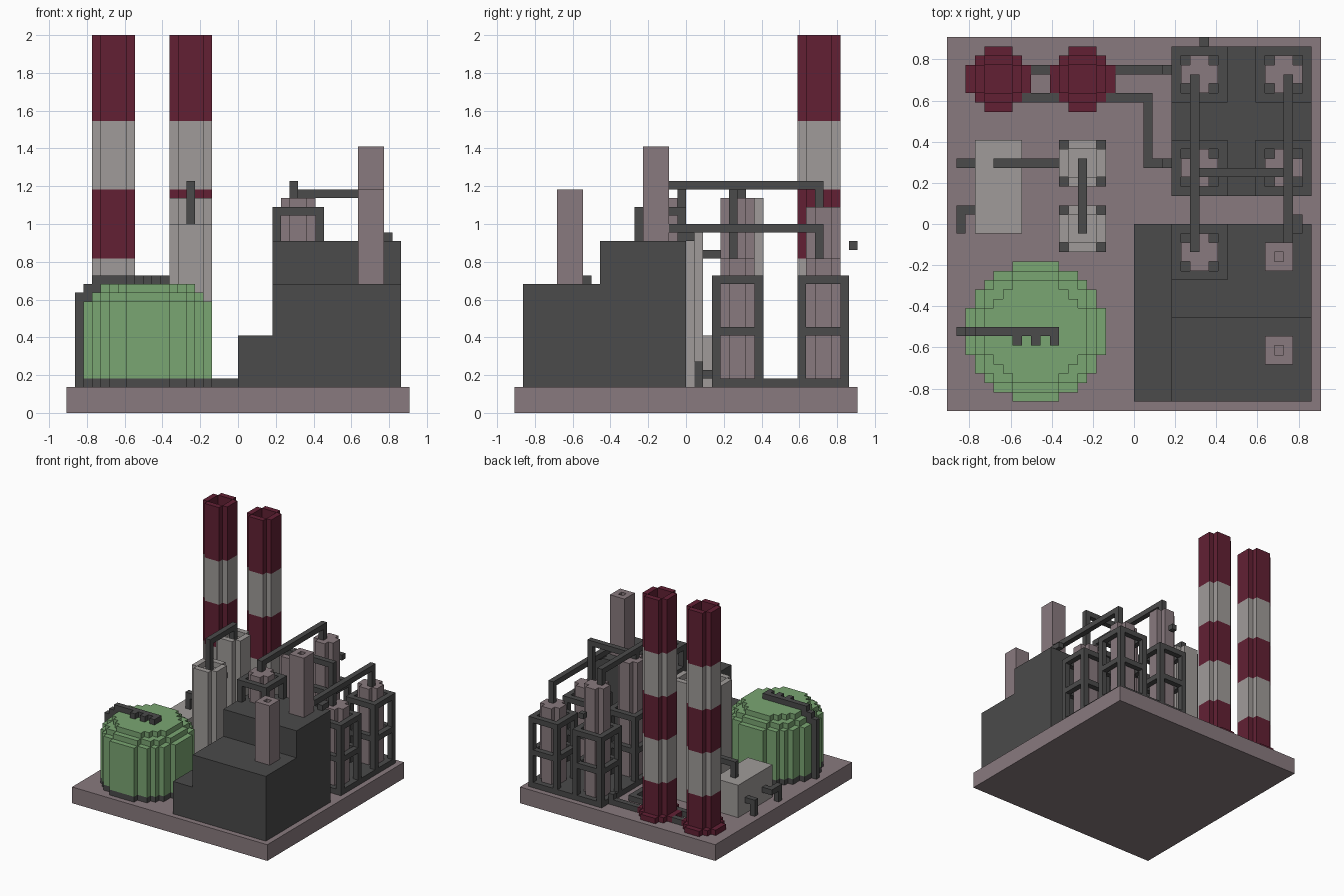
import bpy, bmesh

if "Cube" in bpy.data.objects:
    bpy.data.objects.remove(bpy.data.objects["Cube"])

U = 2 / 44  # one block of the model


def material(name, rgb):
    m = bpy.data.materials.new(name)
    m.diffuse_color = (*rgb, 1)
    m.use_nodes = True
    m.node_tree.nodes["Principled BSDF"].inputs["Base Color"].default_value = m.diffuse_color
    return m


MAUVE = material("mauve concrete", (0.25, 0.195, 0.21))
DARK = material("dark steel", (0.069, 0.069, 0.069))
RED = material("deep red", (0.122, 0.0145, 0.034))
GREY = material("light grey", (0.35, 0.33, 0.32))
GREEN = material("tank green", (0.195, 0.38, 0.17))


def finish(name, bm, mat):
    bmesh.ops.recalc_face_normals(bm, faces=bm.faces)
    bmesh.ops.scale(bm, vec=(U, U, U), verts=bm.verts)
    me = bpy.data.meshes.new(name)
    bm.to_mesh(me)
    bm.free()
    me.materials.append(mat)
    ob = bpy.data.objects.new(name, me)
    bpy.context.collection.objects.link(ob)
    return ob


def extrude_outline(bm, pts, z0, z1):
    face = bm.faces.new([bm.verts.new((x, y, z0)) for x, y in pts])
    top = bmesh.ops.extrude_face_region(bm, geom=[face], use_keep_orig=True)["geom"]
    for v in top:
        if isinstance(v, bmesh.types.BMVert):
            v.co.z = z1


def boxes(name, mat, *bounds):
    """Boxes given as x0, x1, y0, y1, z0, z1 in blocks."""
    bm = bmesh.new()
    for x0, x1, y0, y1, z0, z1 in bounds:
        extrude_outline(bm, [(x0, y0), (x1, y0), (x1, y1), (x0, y1)], z0, z1)
    return finish(name, bm, mat)


def disc(name, mat, cx, cy, d, z0, z1):
    """Stepped cylinder of d blocks across."""
    r = d / 2
    right, left = [], []
    for j in range(d):
        dy = j + 0.5 - r
        w = sum((i + 0.5 - r) ** 2 + dy * dy <= r * r for i in range(d)) / 2
        if right and right[-1][0] == cx + w:
            right.pop(), left.pop()
        else:
            right.append((cx + w, cy - r + j))
            left.append((cx - w, cy - r + j))
        right.append((cx + w, cy - r + j + 1))
        left.append((cx - w, cy - r + j + 1))
    bm = bmesh.new()
    extrude_outline(bm, right + left[::-1], z0, z1)
    return finish(name, bm, mat)


def rim(name, mat, cx, cy, z0, z1):
    """Open ring on top of a stepped cylinder 5 blocks across."""
    a, b = 1.5, 2.5
    boxes(name, mat, (cx - a, cx + a, cy - b, cy - a, z0, z1),
          (cx - a, cx + a, cy + a, cy + b, z0, z1),
          (cx - b, cx - a, cy - a, cy + a, z0, z1),
          (cx + a, cx + b, cy - a, cy + a, z0, z1))


def pipe(name, *cells):
    """Square pipe running through the given block cells."""
    runs = []
    for p, q in zip(cells, cells[1:]):
        runs.append([f(a, b) + k for a, b in zip(p, q) for f, k in ((min, 0), (max, 1))])
    boxes(name, DARK, *runs)


def tower(name, cx, cy, z0, top, bars):
    """Stepped vessel inside a square open frame."""
    disc(name + "_vessel", MAUVE, cx, cy, 4, z0, top)
    h = bars[-1] + 1
    parts = [(cx + x, cx + x + 1, cy + y, cy + y + 1, z0, h) for x in (-3, 2) for y in (-3, 2)]
    for z in bars:
        for s in (-3, 2):
            parts.append((cx - 2, cx + 2, cy + s, cy + s + 1, z, z + 1))
            parts.append((cx + s, cx + s + 1, cy - 2, cy + 2, z, z + 1))
    boxes(name + "_frame", DARK, *parts)


# ground slab
boxes("base_slab", MAUVE, (-20, 20, -20, 20, 0, 3))

# green storage tank with pipe
for z0, z1, d, mat in ((3, 4, 15, DARK), (4, 13, 15, GREEN), (13, 14, 13, GREEN), (14, 15, 11, GREEN)):
    disc("tank_layer", mat, -10.5, -11.5, d, z0, z1)
pipe("tank_pipe", (-19, -12, 3), (-19, -12, 13), (-18, -12, 13), (-18, -12, 14),
     (-17, -12, 14), (-17, -12, 15), (-9, -12, 15))
for x in (-13, -11, -9):
    pipe("tank_pipe_outlet", (x, -13, 15), (x, -13, 15))

# stepped main building
boxes("building", DARK, (0, 4, -19, 0, 3, 9), (4, 19, -19, -10, 3, 15), (4, 19, -10, 0, 3, 20))

# square chimneys with a flue opening
for y, z0, top in ((-15, 15, 26), (-5, 20, 31)):
    boxes("roof_chimney", MAUVE, (14, 17, y, y + 3, z0 - 5, top - 2),
          (14, 17, y, y + 1, top - 2, top), (14, 17, y + 2, y + 3, top - 2, top),
          (14, 15, y + 1, y + 2, top - 2, top), (16, 17, y + 1, y + 2, top - 2, top))

# framed towers
boxes("tower_plate", DARK, (4, 19, 3, 19, 3, 4))
for x, y, top in ((7, 6, 25), (16, 6, 18), (7, 16, 24), (16, 16, 18)):
    tower("tower", x, y, 4, top, (9, 15))
tower("roof_tower", 7, -3, 20, 25, (23,))

# overhead pipes
pipe("long_pipe", (6, -3, 25), (6, -3, 26), (6, 15, 26), (6, 15, 24))
pipe("cross_pipe", (6, 5, 25), (15, 5, 25), (15, 5, 18))
pipe("chimney_pipe", (16, -2, 21), (16, 15, 21), (16, 15, 18))
pipe("roof_stub", (17, -1, 20), (17, 0, 20))
pipe("loose_valve", (7, 19, 19), (7, 19, 19))

# striped smoke stacks, open at the top
for cx in (-14.5, -5.5):
    disc("stack_foot", RED, cx, 15.5, 7, 3, 4)
    levels = (4, 10, 18, 26, 34, 40)
    for i in range(5):
        disc("stack_band", GREY if i % 2 else RED, cx, 15.5, 5, levels[i], levels[i + 1])
    rim("stack_rim", RED, cx, 15.5, 40, 44)

# low pipes from the stacks to the towers
pipe("stack_link_pipe", (-11, 16, 3), (-10, 16, 3))
pipe("stack_front_pipe", (-12, 13, 3), (1, 13, 3), (1, 6, 3), (3, 6, 3), (3, 6, 4))
pipe("stack_back_pipe", (-2, 16, 3), (3, 16, 3), (3, 16, 4))

# grey columns with dark corner feet
for cy, top in ((6.5, 25), (-0.5, 22)):
    disc("column", GREY, -5.5, cy, 5, 3, top - 1)
    rim("column_rim", GREY, -5.5, cy, top - 1, top)
    boxes("column_feet", DARK, *[(-5.5 + x, -4.5 + x, cy + y, cy + y + 1, 3, 6)
                                 for x in (-2.5, 1.5) for y in (-2.5, 1.5)])
pipe("column_top_pipe", (-6, -1, 21), (-6, -1, 26), (-6, 6, 26), (-6, 6, 24))
for z in (4, 18):
    pipe("column_link_pipe", (-6, 2, z), (-6, 3, z))

# grey box with its pipes
boxes("pump_house", GREY, (-17, -12, -1, 9, 3, 9))
pipe("pump_pipe", (-15, 6, 9), (-15, 6, 11), (-9, 6, 11))
pipe("inlet_pipe", (-19, 6, 3), (-19, 6, 5), (-18, 6, 5))
pipe("outlet_pipe", (-18, 1, 5), (-19, 1, 5), (-19, -1, 5), (-19, -1, 3))
